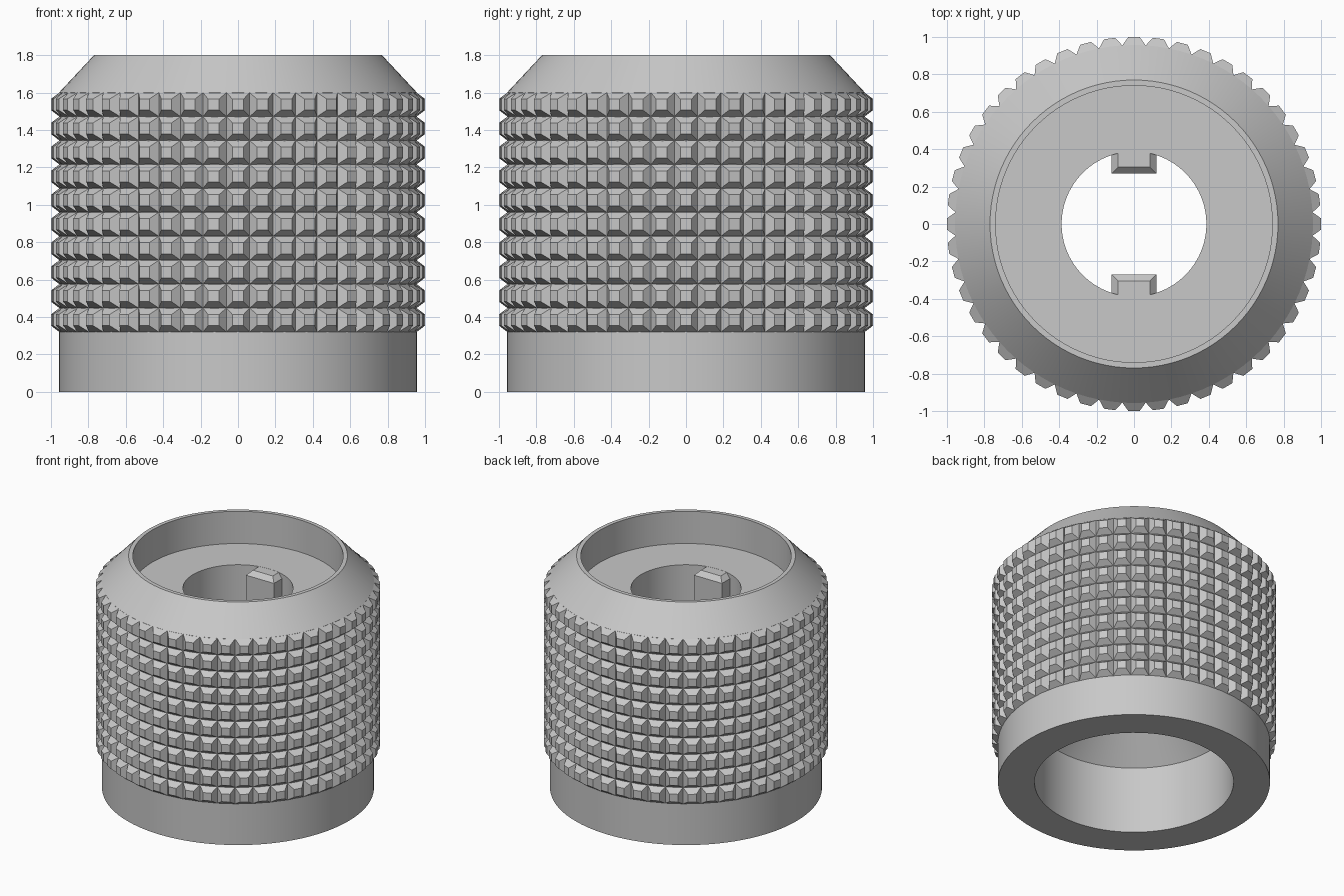
import bpy
import bmesh
from math import sin, cos, pi
from mathutils import Vector

cube = bpy.data.objects.get("Cube")
if cube:
    bpy.data.objects.remove(cube, do_unlink=True)

# One grey for everything
grey = bpy.data.materials.new("plain grey")
grey.use_nodes = True
colour = (0.58, 0.58, 0.58, 1)
grey.diffuse_color = colour
grey.node_tree.nodes["Principled BSDF"].inputs["Base Color"].default_value = colour


def finish(name, bm, smooth=False):
    bmesh.ops.recalc_face_normals(bm, faces=bm.faces)
    mesh = bpy.data.meshes.new(name)
    bm.to_mesh(mesh)
    bm.free()
    mesh.materials.append(grey)
    obj = bpy.data.objects.new(name, mesh)
    bpy.context.collection.objects.link(obj)
    if smooth:
        bpy.ops.object.select_all(action='DESELECT')
        obj.select_set(True)
        bpy.context.view_layer.objects.active = obj
        bpy.ops.object.shade_smooth_by_angle(angle=pi / 6)
    return obj


def polar(r, a, z):
    return Vector((r * cos(a), r * sin(a), z))


def skin(bm, rings, cap=True):
    """Join rings of equal length with quads, capping both ends."""
    rings = [[bm.verts.new(p) for p in ring] for ring in rings]
    for low, high in zip(rings, rings[1:]):
        for i in range(len(low)):
            j = (i + 1) % len(low)
            bm.faces.new((low[i], low[j], high[j], high[i]))
    if cap:
        bm.faces.new(rings[0])
        bm.faces.new(rings[-1])


# Body: turned sleeve with a wide bore below, a cone, a narrow hole and a recess on top
OUTER, HOLE, FLOOR = 0.957, 0.387, 1.55
profile = [(0.70, 0), (OUTER, 0), (OUTER, 1.6), (0.77, 1.8), (0.74, 1.8),
           (0.74, FLOOR), (HOLE, FLOOR), (HOLE, 0.83), (0.70, 0.52), (0.70, 0)]
SEGMENTS = 96
bm = bmesh.new()
skin(bm, [[polar(r, 2 * pi * i / SEGMENTS, z) for i in range(SEGMENTS)]
          for r, z in profile], cap=False)
bmesh.ops.remove_doubles(bm, verts=bm.verts, dist=1e-5)
finish("body", bm, smooth=True)

# Grip: rows of blunt pyramid studs around the sleeve
COLUMNS, ROWS = 48, 10
BOTTOM, PITCH = 0.32, 0.128
bm = bmesh.new()
corners = [(-1, -1), (1, -1), (1, 1), (-1, 1)]
for row in range(ROWS):
    z = BOTTOM + PITCH * (row + 0.5)
    for col in range(COLUMNS):
        a = 2 * pi * col / COLUMNS
        base = [polar(OUTER, a + u * pi / COLUMNS, z + v * PITCH / 2) for u, v in corners]
        out, side = polar(1, a, 0), polar(1, a + pi / 2, 0)
        tip = [out + side * u * 0.03 + Vector((0, 0, z + v * 0.03)) for u, v in corners]
        skin(bm, [base, tip])
finish("grip_studs", bm)


# Keys: two bevelled ribs inside the narrow hole
def key_ring(half, inner, z, sign):
    back = 0.40
    return [(-half, sign * inner, z), (half, sign * inner, z),
            (half, sign * back, z), (-half, sign * back, z)]


for name, sign in (("back_key", 1), ("front_key", -1)):
    bm = bmesh.new()
    skin(bm, [key_ring(0.085, 0.305, 0.84, sign), key_ring(0.12, 0.27, 0.875, sign),
              key_ring(0.12, 0.27, FLOOR - 0.036, sign),
              key_ring(0.085, 0.305, FLOOR - 0.001, sign)])
    finish(name, bm)
